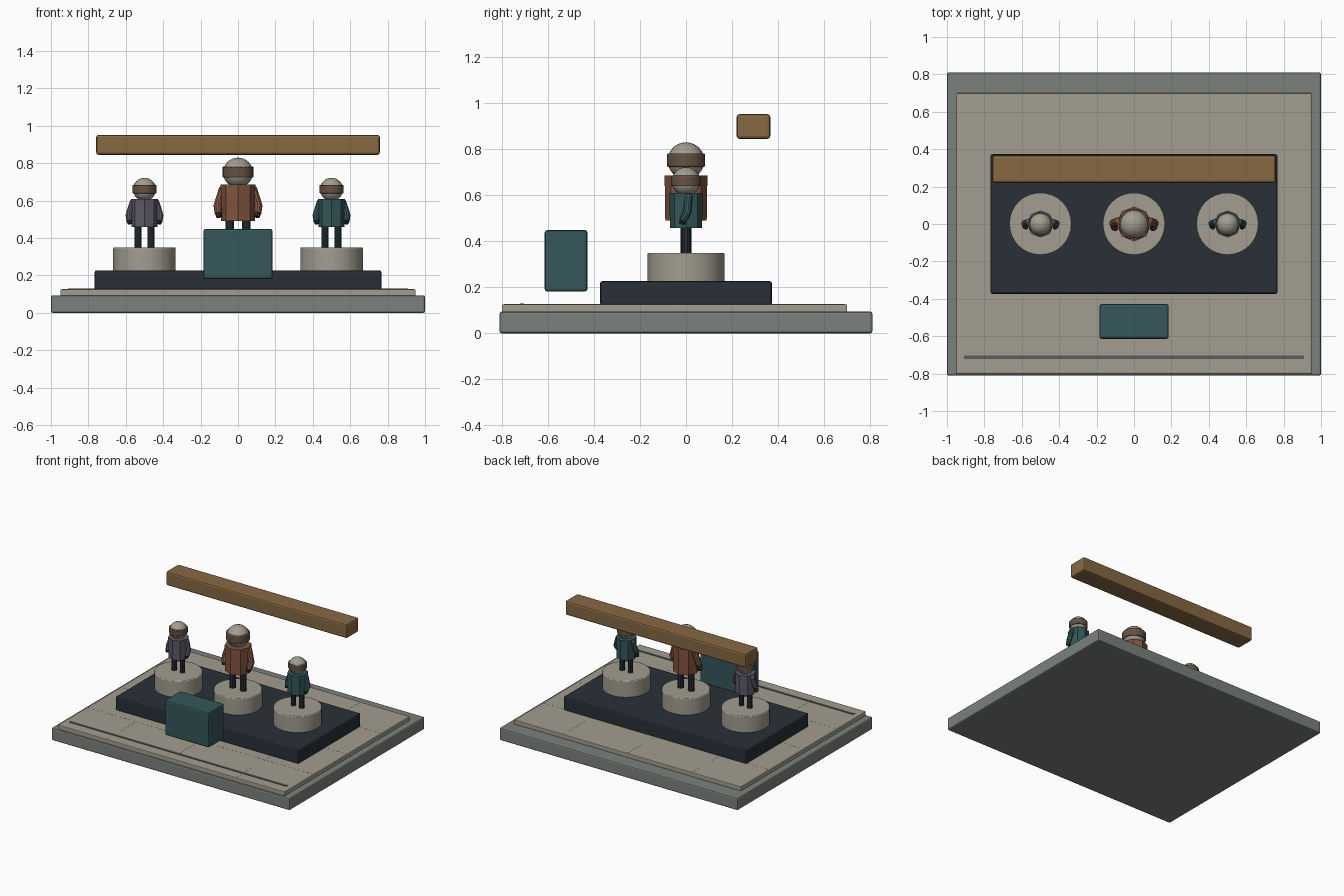
import bpy, math
from mathutils import Vector

if "Cube" in bpy.data.objects:
    bpy.data.objects.remove(bpy.data.objects["Cube"])


def material(name, r, g, b):
    m = bpy.data.materials.new(name)
    m.diffuse_color = (r, g, b, 1)
    m.use_nodes = True
    m.node_tree.nodes["Principled BSDF"].inputs["Base Color"].default_value = m.diffuse_color
    return m


STONE = material("stone", 0.20, 0.22, 0.20)
PALE = material("pale", 0.36, 0.34, 0.28)
DARK = material("dark", 0.022, 0.03, 0.038)
SEAM = material("seam", 0.10, 0.11, 0.11)
WOOD = material("wood", 0.24, 0.14, 0.055)
TEAL = material("teal", 0.035, 0.095, 0.10)
RUST = material("rust", 0.22, 0.09, 0.05)
MAUVE = material("mauve", 0.115, 0.10, 0.14)
BROWN = material("brown", 0.13, 0.085, 0.055)


def finish(name, mat, bevel=0, smooth=True):
    o = bpy.context.object
    o.name = name
    o.data.materials.append(mat)
    if smooth:
        bpy.ops.object.shade_smooth_by_angle(angle=math.radians(35))
    if bevel:
        b = o.modifiers.new("bevel", "BEVEL")
        b.width = bevel
        b.segments = 2
        b.limit_method = "ANGLE"
    return o


def box(name, lo, hi, mat, bevel=0):
    lo, hi = Vector(lo), Vector(hi)
    bpy.ops.mesh.primitive_cube_add(size=1, location=(lo + hi) / 2)
    bpy.context.object.scale = hi - lo
    bpy.ops.object.transform_apply(location=False, rotation=False, scale=True)
    return finish(name, mat, bevel, False)


def cone(name, x, y, z0, z1, r0, r1, sides, mat, bevel=0):
    bpy.ops.mesh.primitive_cone_add(vertices=sides, radius1=r0, radius2=r1,
                                    depth=z1 - z0, location=(x, y, (z0 + z1) / 2))
    return finish(name, mat, bevel, sides > 8)


def rod(name, a, b, r0, r1, mat):
    a, b = Vector(a), Vector(b)
    d = b - a
    bpy.ops.mesh.primitive_cone_add(vertices=10, radius1=r0, radius2=r1, depth=d.length,
                                    location=(a + b) / 2,
                                    rotation=d.to_track_quat("Z", "Y").to_euler())
    return finish(name, mat)


def ball(name, loc, r, mat, segs=20, rings=12):
    bpy.ops.mesh.primitive_uv_sphere_add(segments=segs, ring_count=rings, radius=r, location=loc)
    return finish(name, mat)


def figure(label, x, s, coat):
    z = 0.35

    def p(px, py, pz):
        return (x + px * s, py * s, z + pz * s)

    # coat, head and head band
    cone(label + "_coat", x, 0, z + 0.14 * s, z + 0.335 * s, 0.09 * s, 0.093 * s, 8, coat)
    ball(label + "_head", p(0, 0, 0.40), 0.08 * s, PALE)
    cone(label + "_head_band", x, 0, z + 0.373 * s, z + 0.432 * s,
         0.083 * s, 0.083 * s, 20, BROWN, 0.006 * s)
    for side, k in (("left", -1), ("right", 1)):
        # leg
        cone(f"{label}_{side}_leg", x + k * 0.045 * s, 0, z, z + 0.16 * s,
             0.024 * s, 0.024 * s, 10, DARK)
        # bent arm with cuff
        shoulder = p(k * 0.082, 0.015, 0.31)
        elbow = p(k * 0.108, 0.005, 0.225)
        hand = p(k * 0.104, -0.018, 0.18)
        tip = p(k * 0.100, -0.024, 0.162)
        rod(f"{label}_{side}_upper_arm", shoulder, elbow, 0.022 * s, 0.023 * s, coat)
        ball(f"{label}_{side}_shoulder", shoulder, 0.022 * s, coat, 10, 6)
        ball(f"{label}_{side}_elbow", elbow, 0.023 * s, coat, 10, 6)
        rod(f"{label}_{side}_forearm", elbow, hand, 0.023 * s, 0.02 * s, coat)
        rod(f"{label}_{side}_hand", hand, tip, 0.019 * s, 0.015 * s, DARK)


# base slab, floor and dais
box("base", (-1, -0.81, 0), (1, 0.81, 0.094), STONE, 0.01)
box("floor", (-0.95, -0.80, 0.09), (0.95, 0.70, 0.126), PALE, 0.005)
box("dais", (-0.767, -0.373, 0.12), (0.767, 0.373, 0.227), DARK, 0.01)

# floor seams and front line
for i, sx in enumerate((-0.54, 0, 0.54)):
    box(f"floor_seam_x{i}", (sx - 0.002, -0.79, 0.12), (sx + 0.002, 0.69, 0.1265), PALE)
for i, sy in enumerate((-0.45, -0.05, 0.36)):
    box(f"floor_seam_y{i}", (-0.94, sy - 0.002, 0.12), (0.94, sy + 0.002, 0.1265), PALE)
box("front_line", (-0.91, -0.722, 0.12), (0.91, -0.703, 0.130), SEAM)

# overhead beam and front box
box("beam", (-0.758, 0.22, 0.845), (0.758, 0.366, 0.952), WOOD, 0.012)
box("front_box", (-0.185, -0.614, 0.181), (0.185, -0.428, 0.449), TEAL, 0.012)

# pedestals with figures
for label, x, s, coat in (("left_figure", -0.5, 0.775, MAUVE),
                          ("middle_figure", 0, 1.0, RUST),
                          ("right_figure", 0.5, 0.775, TEAL)):
    cone(label + "_pedestal", x, 0, 0.22, 0.35, 0.167, 0.167, 32, PALE, 0.006)
    figure(label, x, s, coat)
